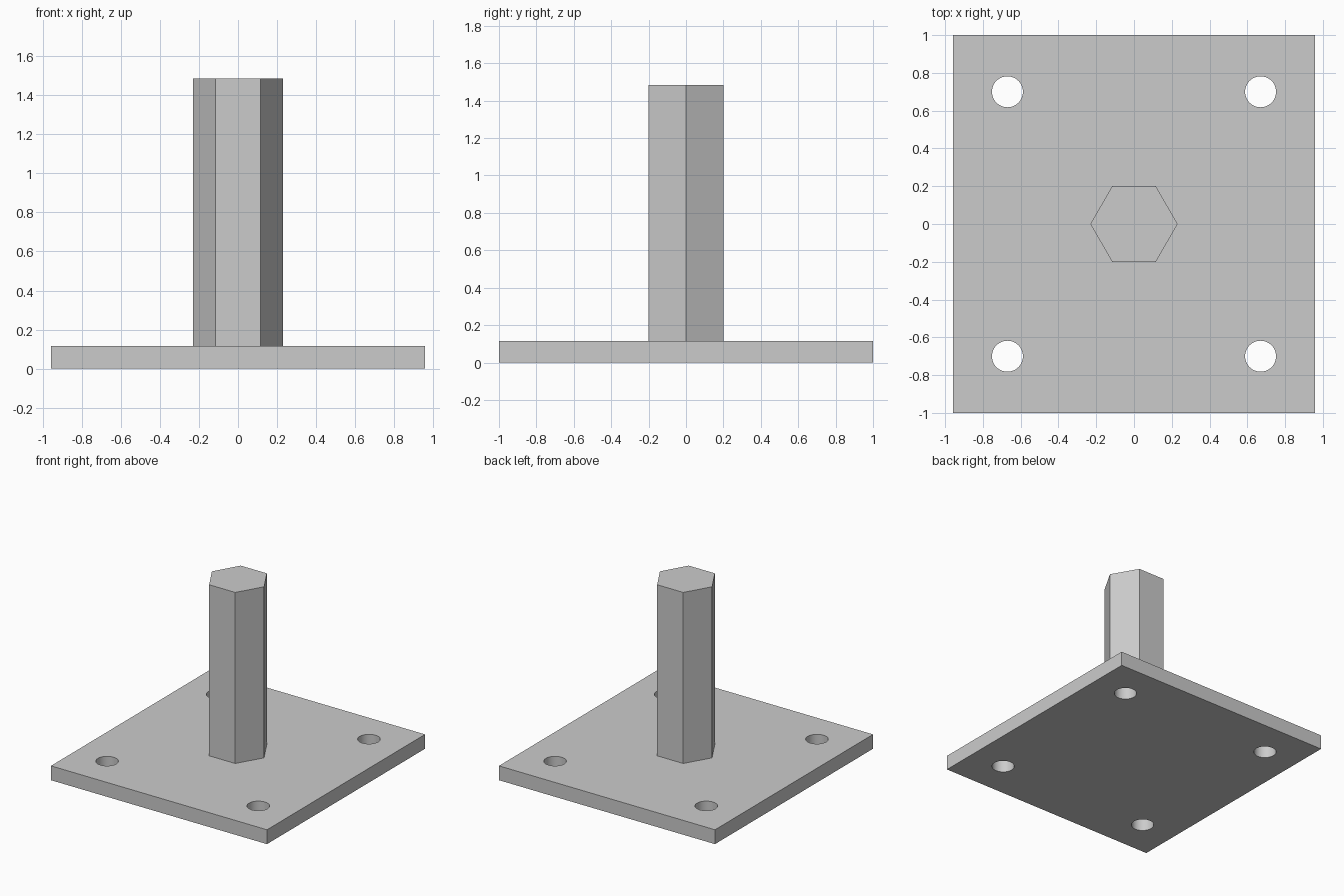
import bpy, bmesh
from mathutils import Matrix

HALF_X, HALF_Y = 0.957, 1.0
PLATE_H, TOP = 0.115, 1.485
HOLE_X, HOLE_Y, HOLE_R = 0.67, 0.70, 0.082
POST_R = 0.231

if "Cube" in bpy.data.objects:
    bpy.data.objects.remove(bpy.data.objects["Cube"], do_unlink=True)

grey = bpy.data.materials.new("plain grey")
grey.use_nodes = True
COLOUR = (0.6, 0.6, 0.6, 1)
grey.diffuse_color = COLOUR
grey.node_tree.nodes["Principled BSDF"].inputs["Base Color"].default_value = COLOUR


def make_object(name, bm):
    mesh = bpy.data.meshes.new(name)
    bm.to_mesh(mesh)
    bm.free()
    mesh.materials.append(grey)
    obj = bpy.data.objects.new(name, mesh)
    bpy.context.collection.objects.link(obj)
    return obj


def add_prism(bm, sides, radius, x, y, low, high):
    bmesh.ops.create_cone(bm, cap_ends=True, segments=sides, radius1=radius,
                          radius2=radius, depth=high - low,
                          matrix=Matrix.Translation((x, y, (low + high) / 2)))


# Base plate
bm = bmesh.new()
bmesh.ops.create_cube(bm, size=1, matrix=Matrix.Translation((0, 0, PLATE_H / 2))
                      @ Matrix.Diagonal((2 * HALF_X, 2 * HALF_Y, PLATE_H, 1)))
plate = make_object("base_plate", bm)

# Four bolt holes cut through the plate
bm = bmesh.new()
for sx in (-1, 1):
    for sy in (-1, 1):
        add_prism(bm, 48, HOLE_R, sx * HOLE_X, sy * HOLE_Y, -PLATE_H, 2 * PLATE_H)
cutter = make_object("bolt_hole_cutter", bm)
cutter.hide_render = True

cut = plate.modifiers.new("bolt_holes", "BOOLEAN")
cut.operation = "DIFFERENCE"
cut.solver = "EXACT"
cut.object = cutter
bpy.ops.object.select_all(action="DESELECT")
plate.select_set(True)
bpy.context.view_layer.objects.active = plate
bpy.ops.object.modifier_apply(modifier=cut.name)
bpy.data.objects.remove(cutter, do_unlink=True)
bpy.ops.object.shade_smooth_by_angle()

# Hexagonal post with corners pointing left and right
bm = bmesh.new()
add_prism(bm, 6, POST_R, 0, 0, PLATE_H, TOP)
# Turn the corners onto the x axis
bmesh.ops.rotate(bm, verts=bm.verts, cent=(0, 0, 0),
                 matrix=Matrix.Rotation(3.14159265 / 2, 3, "Z"))
make_object("hexagonal_post", bm)
